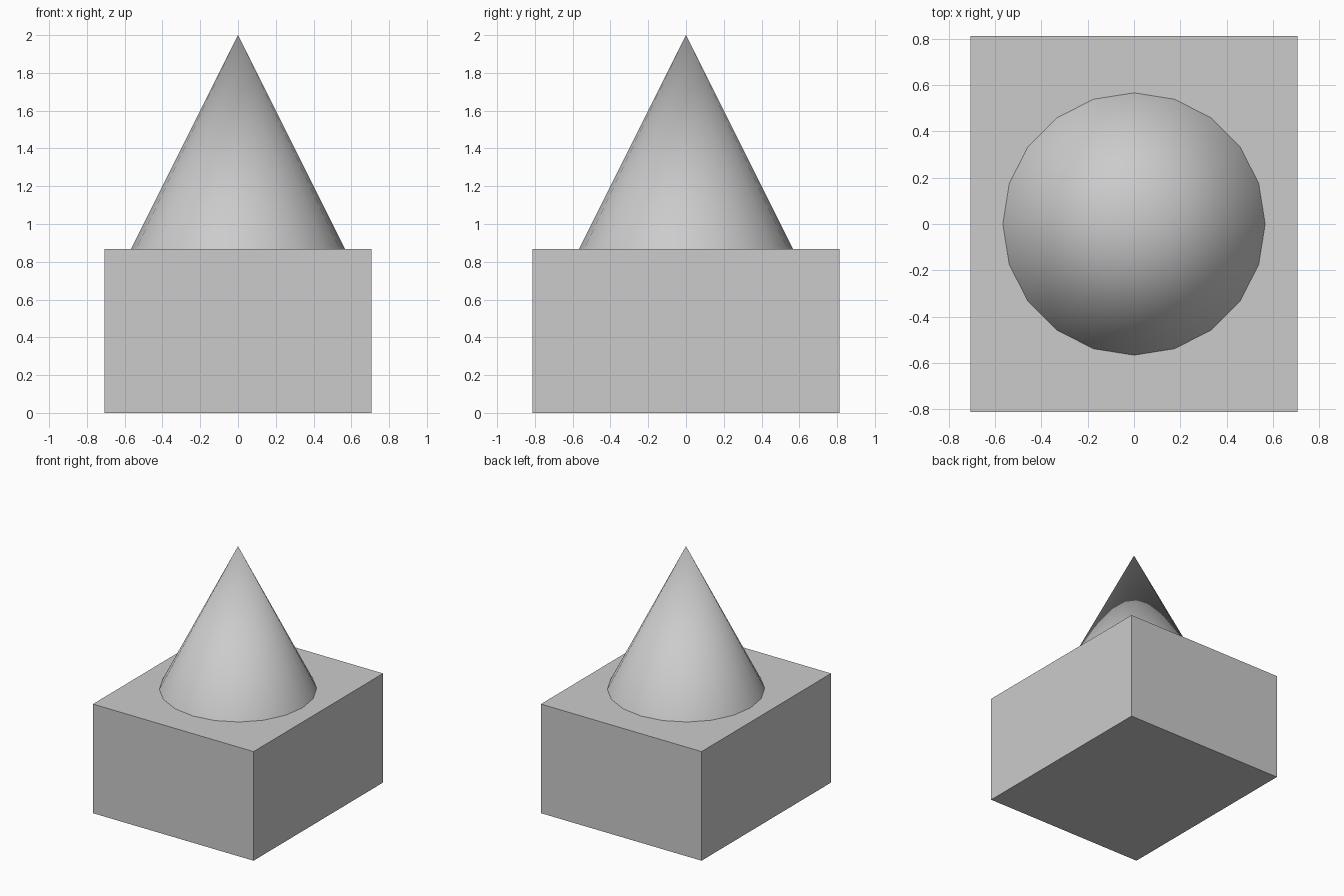
import bpy

if "Cube" in bpy.data.objects:
    bpy.data.objects.remove(bpy.data.objects["Cube"])

BOX_X, BOX_Y, BOX_H = 1.412, 1.626, 0.867
CONE_R, TOP = 0.567, 2.0

# Rectangular block standing on the ground
bpy.ops.mesh.primitive_cube_add(size=1, location=(0, 0, BOX_H / 2))
base = bpy.context.object
base.name = "base_block"
base.scale = (BOX_X, BOX_Y, BOX_H)
bpy.ops.object.transform_apply(location=False, rotation=False, scale=True)

# Twenty-sided smooth cone resting on the block
bpy.ops.mesh.primitive_cone_add(vertices=20, radius1=CONE_R, radius2=0,
                                depth=TOP - BOX_H,
                                location=(0, 0, (TOP + BOX_H) / 2))
cone = bpy.context.object
cone.name = "cone_top"
bpy.ops.object.shade_smooth_by_angle()
